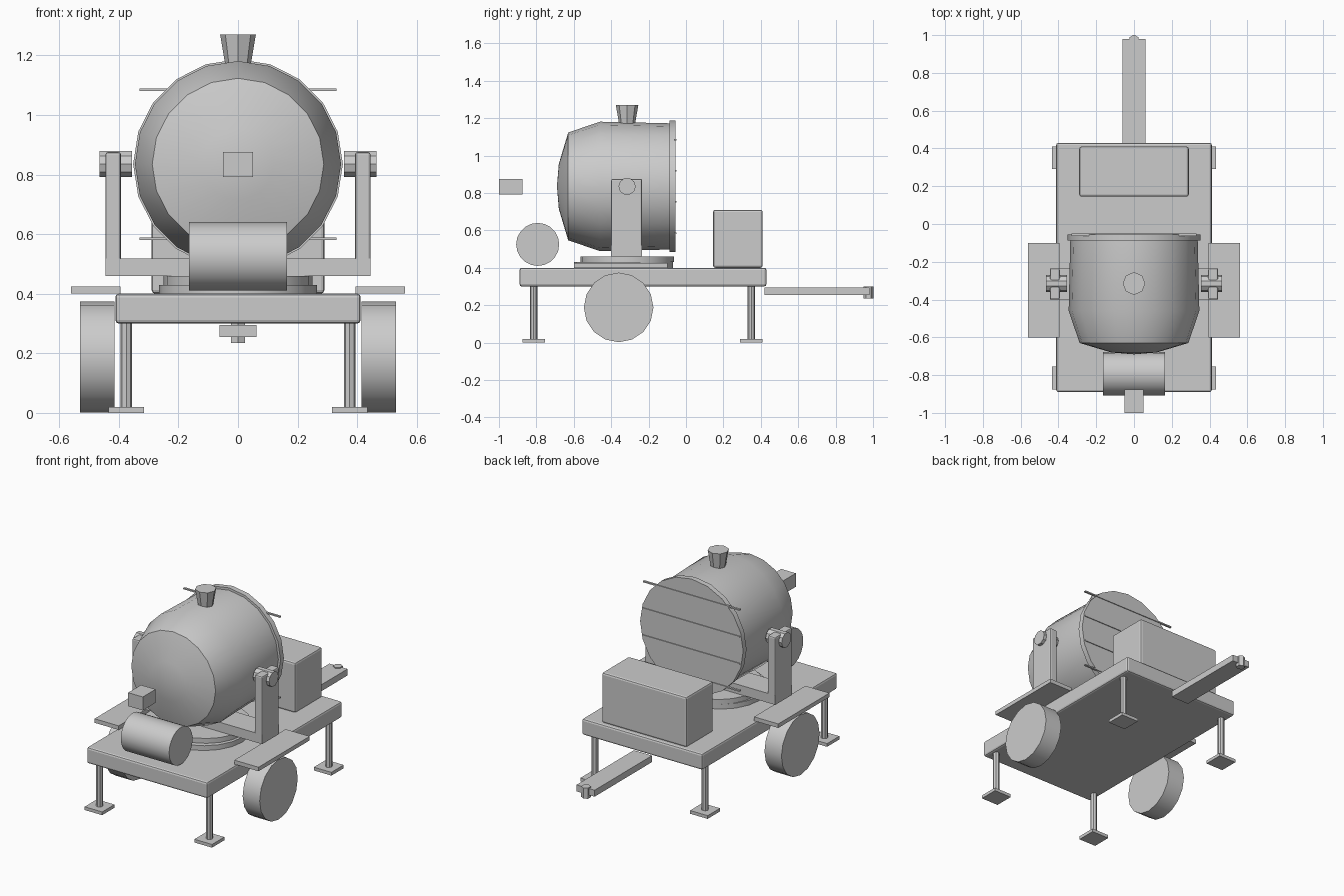
import bpy, bmesh, math
from mathutils import Matrix, Vector

cube = bpy.data.objects.get("Cube")
if cube:
    bpy.data.objects.remove(cube, do_unlink=True)

grey = bpy.data.materials.new("plain grey")
grey.use_nodes = True
grey.diffuse_color = (0.6, 0.6, 0.6, 1)
grey.node_tree.nodes["Principled BSDF"].inputs["Base Color"].default_value = grey.diffuse_color


def finish(name, bm, smooth=None):
    bmesh.ops.recalc_face_normals(bm, faces=bm.faces)
    mesh = bpy.data.meshes.new(name)
    bm.to_mesh(mesh)
    bm.free()
    mesh.materials.append(grey)
    obj = bpy.data.objects.new(name, mesh)
    bpy.context.collection.objects.link(obj)
    if smooth:
        bpy.ops.object.select_all(action='DESELECT')
        obj.select_set(True)
        bpy.context.view_layer.objects.active = obj
        bpy.ops.object.shade_smooth_by_angle(angle=math.radians(smooth))
    return obj


def box(name, x, y, z, bevel=0):
    """Box between the (low, high) pairs on each axis."""
    bm = bmesh.new()
    bmesh.ops.create_cube(bm, size=1)
    for v in bm.verts:
        v.co = [(lo + hi) / 2 + c * (hi - lo) for c, (lo, hi) in zip(v.co, (x, y, z))]
    obj = finish(name, bm)
    if bevel:
        mod = obj.modifiers.new("soft edges", 'BEVEL')
        mod.width = bevel
        mod.segments = 2
    return obj


def cylinder(name, axis, centre, r1, length, sides, r2=None, smooth=None):
    """Cylinder or cone; r1 is the low end, r2 the high end of the axis."""
    bm = bmesh.new()
    turn = {'X': Matrix.Rotation(math.pi / 2, 4, 'Y'), 'Z': Matrix()}[axis]
    bmesh.ops.create_cone(bm, cap_ends=True, segments=sides, radius1=r1,
                          radius2=r1 if r2 is None else r2, depth=length,
                          matrix=Matrix.Translation(centre) @ turn)
    return finish(name, bm, smooth)


def lathe_y(name, profile, centre, sides, smooth):
    """Spin (y, radius) points around a line along y."""
    bm = bmesh.new()
    verts = [bm.verts.new((0, y, r)) for y, r in profile]
    edges = [bm.edges.new(pair) for pair in zip(verts, verts[1:])]
    bmesh.ops.spin(bm, geom=verts + edges, cent=(0, 0, 0), axis=(0, 1, 0),
                   angle=math.tau, steps=sides)
    bmesh.ops.remove_doubles(bm, verts=bm.verts, dist=0.0005)
    bmesh.ops.translate(bm, verts=bm.verts, vec=Vector(centre))
    return finish(name, bm, smooth)


# Trailer deck, equipment box and tow bar
box("deck", (-0.412, 0.412), (-0.89, 0.43), (0.3, 0.4), 0.012)
box("equipment_box", (-0.29, 0.29), (0.145, 0.41), (0.4, 0.71), 0.012)
box("tow_bar", (-0.062, 0.062), (0.42, 0.98), (0.255, 0.295))
cylinder("tow_hitch", 'Z', (0, 0.975, 0.268), 0.027, 0.066, 6)

# Turntable
cylinder("turntable_base", 'Z', (0, -0.335, 0.414), 0.265, 0.032, 20, smooth=30)
cylinder("turntable_top", 'Z', (0, -0.315, 0.445), 0.25, 0.03, 20, smooth=30)

# Yoke crossbar; the arms follow in the mirrored parts
PIVOT = (-0.315, 0.835)
box("yoke_crossbar", (-0.445, 0.445), (-0.4, -0.235), (0.46, 0.518))

for side, s in (("left", 1), ("right", -1)):
    def span(a, b):
        return tuple(sorted((s * a, s * b)))

    # Yoke arms and pivots
    box(side + "_yoke_arm", span(0.393, 0.445), (-0.4, -0.235), (0.46, 0.875), 0.008)
    cylinder(side + "_pivot", 'X', (s * 0.41, *PIVOT), 0.046, 0.11, 10)
    # Wheels and mudguards
    cylinder(side + "_wheel", 'X', (s * 0.472, -0.36, 0.188), 0.186, 0.116, 16, smooth=30)
    box(side + "_mudguard", span(0.395, 0.56), (-0.6, -0.1), (0.4, 0.425))
    # Stabiliser legs
    for end, y in (("front", -0.815), ("rear", 0.35)):
        cylinder(f"{end}_{side}_leg", 'Z', (s * 0.375, y, 0.16), 0.02, 0.29, 8)
        box(f"{end}_{side}_foot", span(0.315, 0.435), (y - 0.06, y + 0.06), (0, 0.02))

# Lamp drum with domed end, and rim around the flat end
lathe_y("lamp_drum", [(-0.69, 0), (-0.68, 0.12), (-0.63, 0.288), (-0.46, 0.346),
                      (-0.07, 0.337), (-0.07, 0)], (0, 0, PIVOT[1]), 20, 22)
lathe_y("lamp_rim", [(-0.088, 0), (-0.088, 0.352), (-0.055, 0.352), (-0.055, 0)],
        (0, 0, PIVOT[1]), 20, 30)

# Thin bars across the lamp
for i in range(4):
    z = 0.585 + i / 6
    box(f"lamp_bar_{i + 1}", (-0.33, 0.33), (-0.063, -0.05), (z - 0.004, z + 0.004))

# Vent on top, with its narrow end down
cylinder("vent", 'Z', (0, PIVOT[0], 1.22), 0.043, 0.1, 8, r2=0.06)

# Motor drum and control block at the front
cylinder("motor_drum", 'X', (0, -0.793, 0.525), 0.115, 0.33, 20, smooth=30)
box("control_block", (-0.05, 0.05), (-1, -0.875), (0.792, 0.875))
